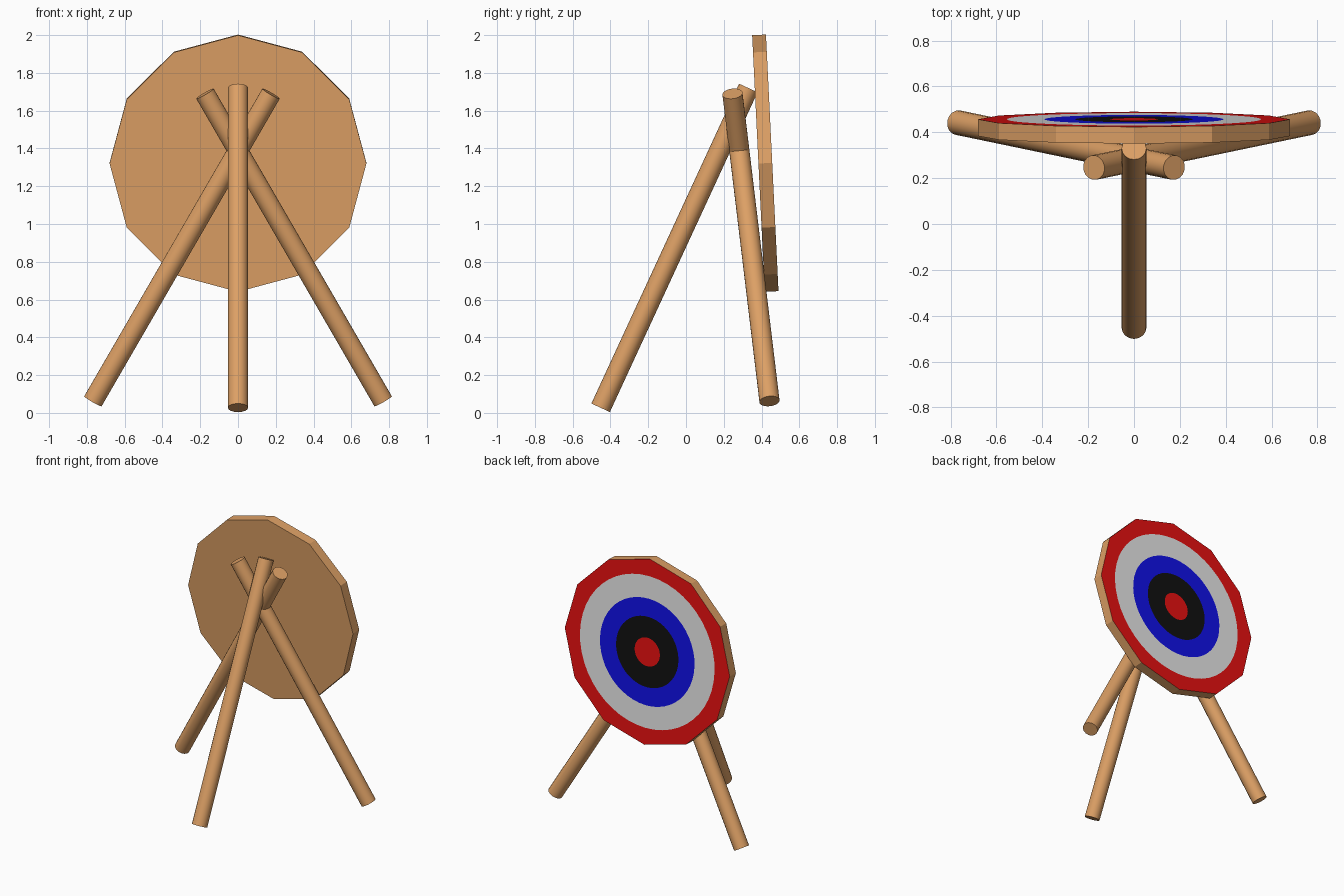
import bpy, bmesh, math
from mathutils import Vector, Matrix

cube = bpy.data.objects.get("Cube")
if cube:
    bpy.data.objects.remove(cube, do_unlink=True)


def make_material(name, rgb):
    mat = bpy.data.materials.new(name)
    mat.use_nodes = True
    mat.diffuse_color = (*rgb, 1)
    mat.node_tree.nodes["Principled BSDF"].inputs["Base Color"].default_value = (*rgb, 1)
    return mat


wood = make_material("wood", (0.72, 0.35, 0.13))
red = make_material("red paint", (0.8, 0.005, 0.005))
white = make_material("white paint", (0.8, 0.8, 0.8))
blue = make_material("blue paint", (0.005, 0.005, 0.8))
black = make_material("black paint", (0.005, 0.005, 0.005))

SIDES = 12
STEPS = 4                      # ring segments per board side
SEGMENTS = SIDES * STEPS
BOARD_RADIUS = 0.68
HALF_THICKNESS = 0.0365
RING_RADII = (0.555, 0.39, 0.257, 0.104)


def board_edge(angle):
    """Distance from the centre to the straight-sided rim."""
    half = math.pi / SIDES
    return BOARD_RADIUS * math.cos(half) / math.cos(angle % (2 * half) - half)


def loop(bm, count, radius, z):
    verts = []
    for i in range(count):
        a = 2 * math.pi * i / count
        r = radius(a + 1e-6)
        verts.append(bm.verts.new((r * math.cos(a), r * math.sin(a), z)))
    return verts


def build_board():
    bm = bmesh.new()
    # Wooden slab: plain front face and straight rim
    front = loop(bm, SIDES, lambda a: BOARD_RADIUS, -HALF_THICKNESS)
    outer = loop(bm, SEGMENTS, board_edge, HALF_THICKNESS)
    bm.faces.new(front[::-1])
    for i in range(SIDES):
        rim = [outer[(i * STEPS + k) % SEGMENTS] for k in range(STEPS, -1, -1)]
        bm.faces.new([front[i], front[(i + 1) % SIDES]] + rim)
    # Painted rings cut into the target face
    for index, radius in enumerate(RING_RADII, 1):
        inner = loop(bm, SEGMENTS, lambda a: radius, HALF_THICKNESS)
        for i in range(SEGMENTS):
            j = (i + 1) % SEGMENTS
            face = bm.faces.new((outer[i], outer[j], inner[j], inner[i]))
            face.material_index = index
        outer = inner
    bm.faces.new(outer).material_index = 1    # bullseye
    bmesh.ops.recalc_face_normals(bm, faces=bm.faces)

    mesh = bpy.data.meshes.new("target_board")
    bm.to_mesh(mesh)
    bm.free()
    for mat in (wood, red, white, blue, black):
        mesh.materials.append(mat)
    board = bpy.data.objects.new("target_board", mesh)
    bpy.context.collection.objects.link(board)
    board.location = (0, 0.42, 1.322)
    board.rotation_euler.x = math.radians(2.8 - 90)   # leans back on the legs


def build_leg(name, foot, top):
    foot, top = Vector(foot), Vector(top)
    axis = top - foot
    bpy.ops.mesh.primitive_cylinder_add(
        vertices=16, radius=0.054, depth=axis.length, location=(foot + top) / 2,
        rotation=axis.to_track_quat("Z", "Y").to_euler())
    leg = bpy.context.object
    leg.name = leg.data.name = name
    leg.data.materials.append(wood)
    bpy.ops.object.shade_smooth_by_angle(angle=math.radians(40))


build_board()

# Tripod: one front leg and two crossing side legs
build_leg("front_leg", (0, -0.452, 0.027), (0, 0.33, 1.72))
for name, side in (("left_leg", 1), ("right_leg", -1)):
    build_leg(name, (side * 0.768, 0.442, 0.062), (side * -0.175, 0.246, 1.69))
